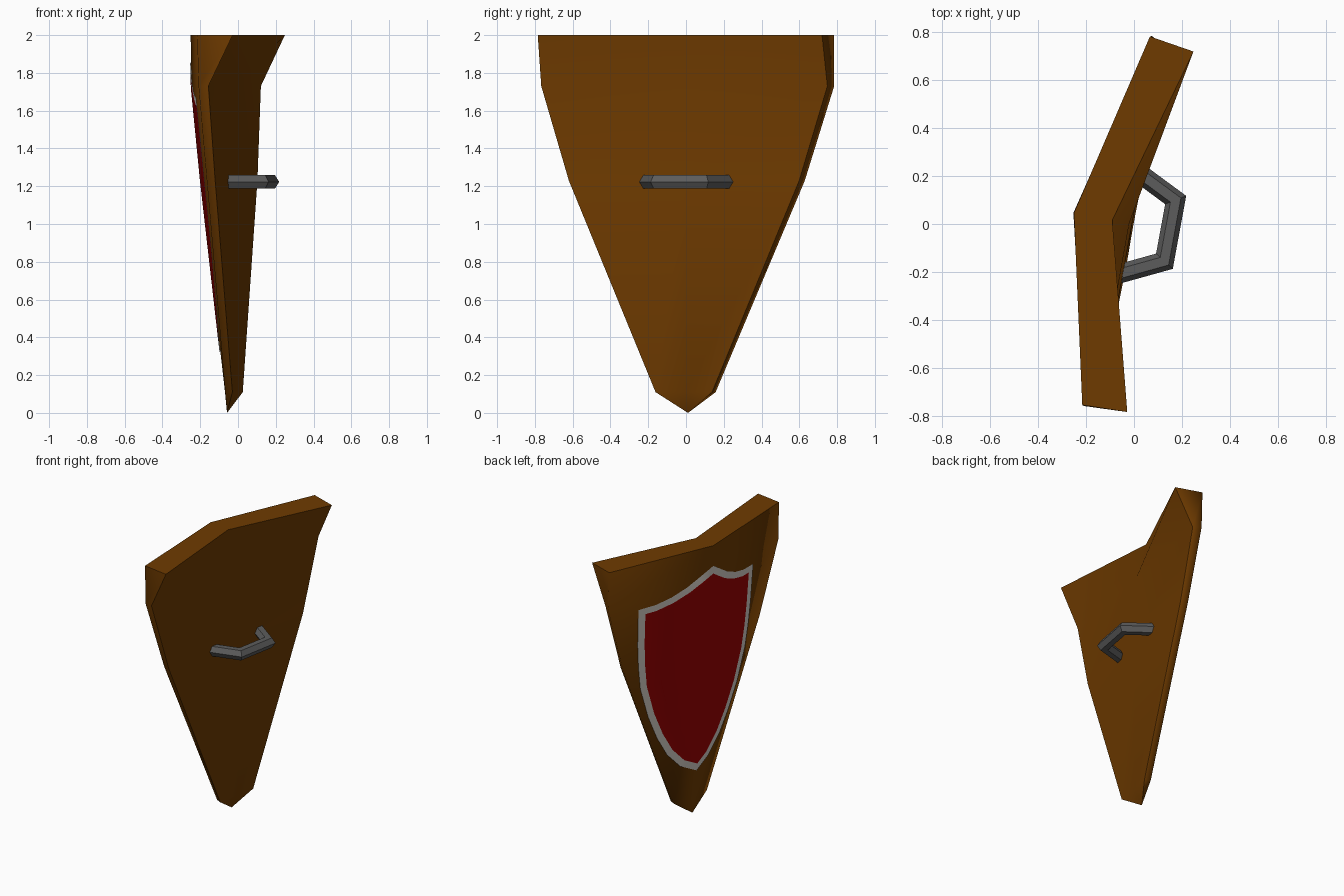
import bpy, bmesh, math
from mathutils import Vector

old = bpy.data.objects.get("Cube")
if old:
    bpy.data.objects.remove(old, do_unlink=True)

YAW = math.radians(-10.4)


def material(name, rgb):
    m = bpy.data.materials.new(name)
    m.use_nodes = True
    m.diffuse_color = (*rgb, 1)
    m.node_tree.nodes["Principled BSDF"].inputs["Base Color"].default_value = (*rgb, 1)
    return m


brown = material("brown wood", (0.157, 0.043, 0.0))
red = material("dark red paint", (0.33, 0.0, 0.0))
silver = material("silver trim", (0.67, 0.63, 0.58))
iron = material("dark iron", (0.108, 0.108, 0.108))


def finish(bm, name, mats, smooth):
    for f in bm.faces:
        f.smooth = smooth
    mesh = bpy.data.meshes.new(name)
    bm.to_mesh(mesh)
    bm.free()
    ob = bpy.data.objects.new(name, mesh)
    bpy.context.collection.objects.link(ob)
    for m in mats:
        mesh.materials.append(m)
    ob.rotation_euler.z = YAW
    return ob


# Shield levels: z, ridge x, outer edge x, outer half width,
# inner edge x, inner half width, inner centre x
LEVELS = [
    (2.0, -.255, -.076, .782, .114, .765, -.092),
    (1.73, -.25, -.068, .785, -.016, .77, -.02),
    (1.23, -.2, -.052, .63, -.007, .62, -.008),
    (.11, -.07, -.041, .152, 0, .152, -.002),
]
TIP = (-.059, 0, 0)
SKEW = -.012

# Shield body: six-point rings joined down to a point
bm = bmesh.new()
rings = []
for z, ridge, ex, ew, ix, iw, ic in LEVELS:
    pts = [(ex, -ew), (ridge, 0), (ex, ew), (ix, iw + SKEW), (ic, 0), (ix, -iw + SKEW)]
    rings.append([bm.verts.new((x, y, z)) for x, y in pts])
for a, b in zip(rings, rings[1:]):
    for i in range(6):
        j = (i + 1) % 6
        bm.faces.new((a[i], a[j], b[j], b[i]))
tip = bm.verts.new(TIP)
for i in range(6):
    bm.faces.new((rings[-1][i], rings[-1][(i + 1) % 6], tip))
top = rings[0]
bm.faces.new((top[0], top[1], top[4], top[5]))
bm.faces.new((top[1], top[2], top[3], top[4]))
bmesh.ops.recalc_face_normals(bm, faces=bm.faces[:])
# The outer rim is rounded by shading; the top and the inner rim stay crisp
columns = [[r[k] for r in rings] + [tip] for k in (3, 5)]
crisp = [pair for col in columns for pair in zip(col, col[1:])]
crisp += [(top[i], top[(i + 1) % 6]) for i in range(6)]
for a, b in crisp:
    bm.edges.get((a, b)).smooth = False
finish(bm, "shield_body", [brown], True)


def front_x(y, z):
    """Depth of the outer shield surface at a given width and height."""
    for hi, lo in zip(LEVELS, LEVELS[1:]):
        if z >= lo[0]:
            break
    t = (z - lo[0]) / (hi[0] - lo[0])
    ridge, edge, width = (lo[k] + (hi[k] - lo[k]) * t for k in (1, 2, 3))
    return ridge + (edge - ridge) * abs(y) / width - .005


# Painted crest: horizontal strips in red, with a silver border
half = [(0, .32), (.13, .385), (.24, .5), (.33, .65), (.41, .83), (.47, 1.06), (.485, 1.23),
        (.49, 1.4), (.485, 1.67), (.37, 1.675), (.27, 1.7), (.17, 1.745), (.09, 1.795), (0, 1.855)]
half = [Vector(p) for p in half]
BORDER = .047


def mirrored(p):
    return Vector((-p.x, p.y))


inner = []
for i, p in enumerate(half):
    before = half[i - 1] if i else mirrored(half[1])
    after = half[i + 1] if i < len(half) - 1 else mirrored(half[-2])
    d0, d1 = (p - before).normalized(), (after - p).normalized()
    n0, n1 = Vector((-d0.y, d0.x)), Vector((-d1.y, d1.x))
    inner.append(p + (n0 + n1) * BORDER / (1 + n0.dot(n1)))

bm = bmesh.new()


def put(side, p):
    # The left half of the crest spreads a little wider towards the top
    spread = 1 + .17 * max(0, p.y - .8) if side > 0 else 1
    y = side * p.x * spread
    return bm.verts.new((front_x(y, p.y), y, p.y))


for side in (-1, 1):
    rim = [put(side, p) for p in half]
    inset = [put(side, p) for p in inner]
    spine = [put(side, Vector((0, p.y))) for p in inner]
    for i in range(len(half) - 1):
        bm.faces.new((rim[i], rim[i + 1], inset[i + 1], inset[i])).material_index = 1
        bm.faces.new((inset[i], inset[i + 1], spine[i + 1], spine[i]))
bmesh.ops.remove_doubles(bm, verts=bm.verts[:], dist=.0005)
bmesh.ops.dissolve_degenerate(bm, edges=bm.edges[:], dist=.0005)
# The open sheet must look away from the grip
bm.normal_update()
bmesh.ops.reverse_faces(bm, faces=[f for f in bm.faces if f.normal.x > 0])
finish(bm, "painted_crest", [red, silver], True)

# Grip: hexagonal bar swept with mitred corners
path = [Vector(p) for p in ((-.04, .224), (.153, .13), (.153, -.13), (-.04, -.224))]
bm = bmesh.new()
rings = []
for i, p in enumerate(path):
    d0 = (p - path[i - 1]).normalized() if i else (path[1] - p).normalized()
    d1 = (path[i + 1] - p).normalized() if i < 3 else d0
    n0, n1 = Vector((-d0.y, d0.x)), Vector((-d1.y, d1.x))
    side = (n0 + n1) / (1 + n0.dot(n1))
    ring = []
    for k in range(6):
        a = k * math.pi / 3
        q = p + side * .04 * math.cos(a)
        ring.append(bm.verts.new((q.x, q.y, 1.223 + .041 * math.sin(a))))
    rings.append(ring)
for a, b in zip(rings, rings[1:]):
    for i in range(6):
        j = (i + 1) % 6
        bm.faces.new((a[i], a[j], b[j], b[i]))
bm.faces.new(rings[0])
bm.faces.new(rings[-1])
bmesh.ops.recalc_face_normals(bm, faces=bm.faces[:])
finish(bm, "grip_handle", [iron], False)
